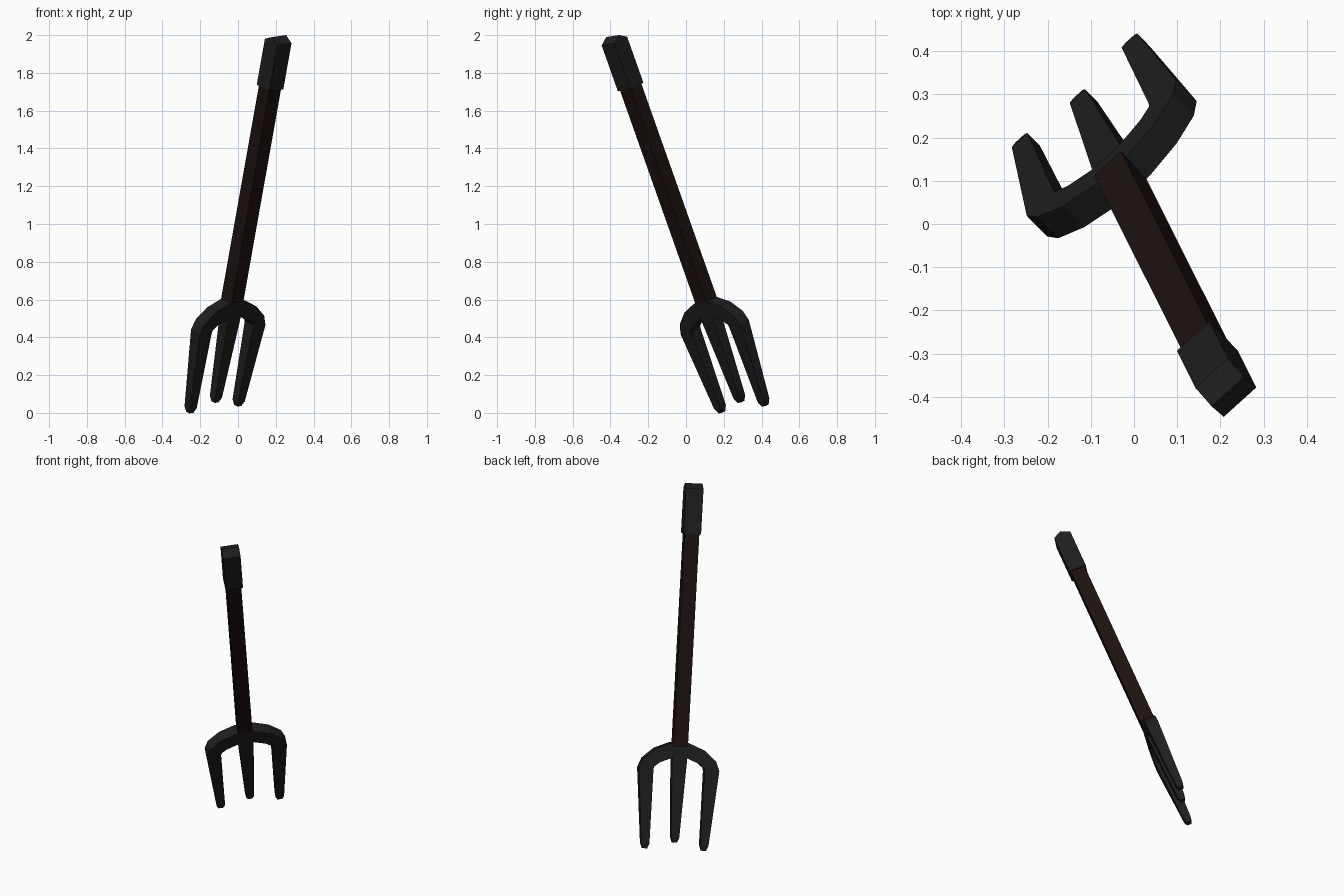
import bpy, bmesh
from mathutils import Vector, Matrix

if "Cube" in bpy.data.objects:
    bpy.data.objects.remove(bpy.data.objects["Cube"])

# Tool frame: u across the tines, n through the thickness, v up the shaft
up = Vector((0.165, -0.329, 0.930)).normalized()
side = Vector((0.74, 0.67, 0.105))
side = (side - up * side.dot(up)).normalized()
norm = side.cross(up)
frame = Matrix((side, norm, up)).transposed().to_4x4()
frame.translation = (-0.03, 0.105, 0.6)


def material(name, rgb):
    m = bpy.data.materials.new(name)
    m.diffuse_color = (*rgb, 1)
    m.use_nodes = True
    m.node_tree.nodes["Principled BSDF"].inputs["Base Color"].default_value = m.diffuse_color
    return m


iron = material("dark_iron", (0.013, 0.013, 0.013))
wood = material("dark_wood", (0.012, 0.006, 0.005))


def finish(bm, name, mat):
    bmesh.ops.recalc_face_normals(bm, faces=bm.faces)
    me = bpy.data.meshes.new(name)
    bm.to_mesh(me)
    bm.free()
    me.materials.append(mat)
    me.transform(frame)
    ob = bpy.data.objects.new(name, me)
    bpy.context.collection.objects.link(ob)
    return ob


def loft(bm, sections, sign=1, offset=0.006, cap_start=True):
    """Skin rectangular sections (u1, v1, u2, v2, half thickness)."""
    rings = []
    for u1, v1, u2, v2, t in sections:
        pts = ((u1, -t, v1), (u1, t, v1), (u2, t, v2), (u2, -t, v2))
        rings.append([bm.verts.new((sign * u, n + offset, v)) for u, n, v in pts])
    for a, b in zip(rings, rings[1:]):
        for i in range(4):
            j = (i + 1) % 4
            bm.faces.new((a[i], a[j], b[j], b[i]))
    if cap_start:
        bm.faces.new(rings[0])
    bm.faces.new(rings[-1])


# Arched crossbar running into the two outer tines
arm = [
    (0.0, 0.0, 0.0, -0.088, 0.037),
    (0.055, -0.003, 0.045, -0.09, 0.037),
    (0.145, -0.04, 0.115, -0.118, 0.037),
    (0.213, -0.10, 0.148, -0.145, 0.037),
    (0.235, -0.155, 0.150, -0.165, 0.036),
    (0.197, -0.59, 0.148, -0.59, 0.022),
    (0.186, -0.62, 0.158, -0.62, 0.013),
]
bm = bmesh.new()
for sign in (1, -1):
    loft(bm, arm, sign, cap_start=False)
bmesh.ops.remove_doubles(bm, verts=bm.verts, dist=0.0005)
finish(bm, "outer_tines", iron)

# Straight middle tine
bm = bmesh.new()
loft(bm, [(w, v, -w, v, t) for w, v, t in
          ((0.043, -0.03, 0.035), (0.043, -0.11, 0.035),
           (0.024, -0.55, 0.022), (0.014, -0.58, 0.013))])
finish(bm, "middle_tine", iron)

# Square wooden shaft
bm = bmesh.new()
loft(bm, [(0.042, v, -0.042, v, 0.042) for v in (-0.022, 1.25)], offset=0)
finish(bm, "shaft", wood)

# Grip with a ridged top, made from one extruded profile
bm = bmesh.new()
profile = [(-0.05, 1.21), (0.05, 1.21), (0.05, 1.472), (0.0, 1.5), (-0.05, 1.472)]
face = bm.faces.new([bm.verts.new((-0.051, n, v)) for n, v in profile])
new = bmesh.ops.extrude_face_region(bm, geom=[face])["geom"]
bmesh.ops.translate(bm, vec=(0.102, 0, 0),
                    verts=[g for g in new if isinstance(g, bmesh.types.BMVert)])
# Keep the starting cap so the grip is closed
if not face.is_valid or any(len(e.link_faces) < 2 for e in bm.edges):
    bmesh.ops.holes_fill(bm, edges=bm.edges, sides=5)
finish(bm, "grip", iron)
